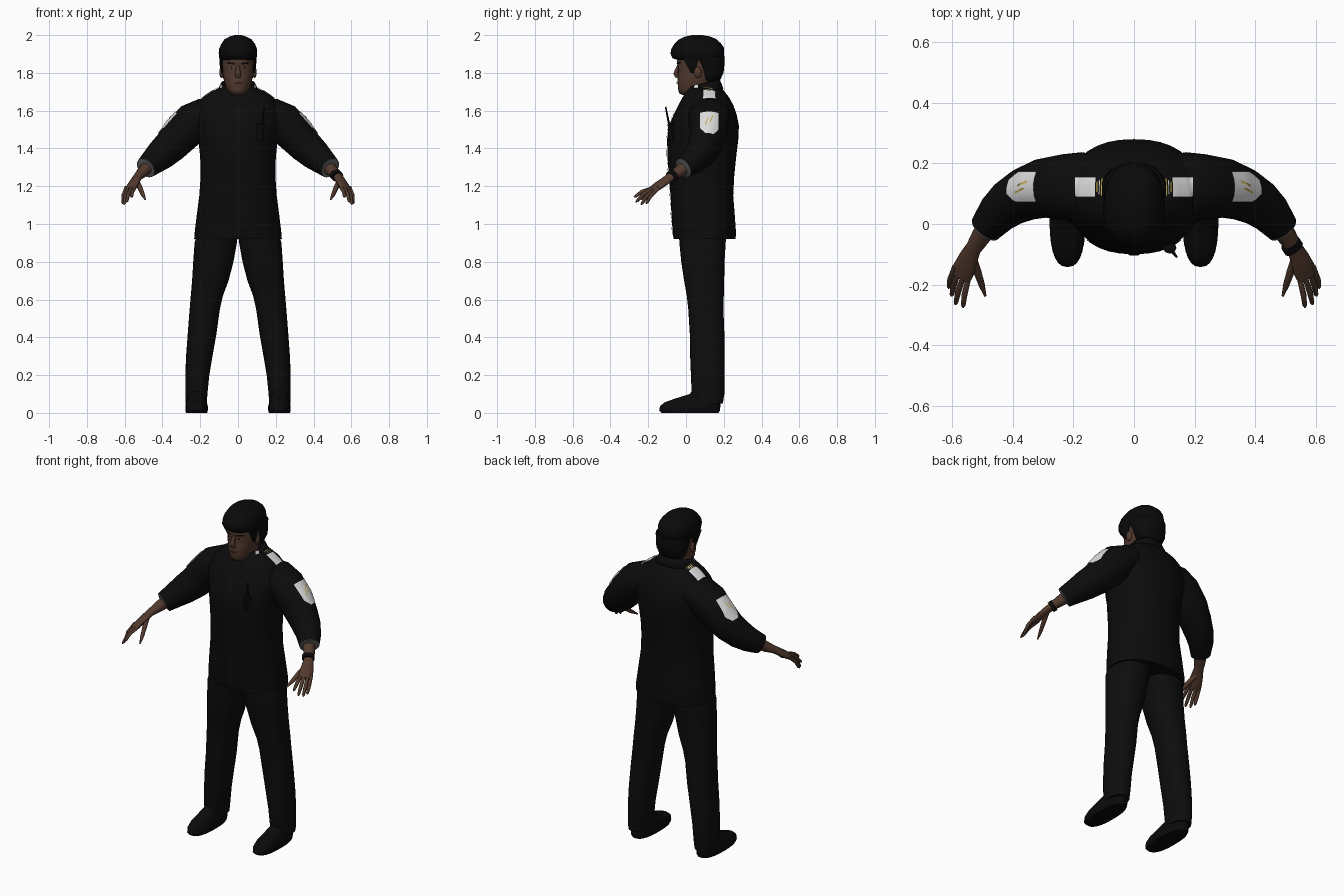
import bpy, bmesh, math, random
from mathutils import Vector as V
from mathutils.bvhtree import BVHTree

random.seed(4)


def material(name, r, g, b):
    m = bpy.data.materials.new(name)
    m.diffuse_color = (r, g, b, 1)
    return m


JACKET = material("jacket_black", .0035, .0035, .0035)
TROUSER = material("trouser_black", .004, .004, .004)
HAIR = material("hair_black", .003, .003, .003)
SKIN = material("skin_brown", .085, .042, .027)
LIPS = material("lip_brown", .05, .02, .015)
WHITE = material("patch_white", .72, .72, .72)
GOLD = material("thread_gold", .55, .42, .08)
GREY = material("lining_grey", .13, .13, .13)
TREES = {}


def finish(name, bm, mat, angle=50):
    if angle:
        bmesh.ops.recalc_face_normals(bm, faces=bm.faces)
    TREES[name] = BVHTree.FromBMesh(bm)
    me = bpy.data.meshes.new(name)
    bm.to_mesh(me)
    bm.free()
    me.materials.append(mat)
    ob = bpy.data.objects.new(name, me)
    bpy.context.collection.objects.link(ob)
    bpy.ops.object.select_all(action='DESELECT')
    ob.select_set(True)
    bpy.context.view_layer.objects.active = ob
    bpy.ops.object.shade_smooth_by_angle(angle=math.radians(angle or 50))
    return ob


def skin_rings(name, rings, mat, caps=True, angle=50):
    """Bridge a list of equally long point rings."""
    bm = bmesh.new()
    vs = [[bm.verts.new(p) for p in r] for r in rings]
    n = len(vs[0])
    for a, b in zip(vs, vs[1:]):
        for i in range(n):
            j = (i + 1) % n
            bm.faces.new((a[i], a[j], b[j], b[i]))
    if caps:
        bm.faces.new(vs[0])
        bm.faces.new(vs[-1])
    return finish(name, bm, mat, angle)


def spow(c, e):
    return math.copysign(abs(c) ** (2 / e), c)


def loft(name, rows, mat, n=28, e=2.3, tilt=0, wobble=0, **kw):
    """Rows of (z, x_min, x_max, y_front, y_back), stacked upwards."""
    rings = []
    for z, x0, x1, y0, y1 in rows:
        ring = []
        for i in range(n):
            a = 2 * math.pi * i / n
            k = 1 + random.uniform(-wobble, wobble)
            dy = (y1 - y0) / 2 * spow(math.sin(a), e) * k
            ring.append(((x0 + x1) / 2 + (x1 - x0) / 2 * spow(math.cos(a), e) * k,
                         (y0 + y1) / 2 + dy, z + tilt * dy))
        rings.append(ring)
    return skin_rings(name, rings, mat, **kw)


def sym(rows):
    return [(z, -w, w, y0, y1) for z, w, y0, y1 in rows]


def tube(name, pts, mat, s=1, side=(0, 1, 0), n=12, **kw):
    """Points of (x, y, z, radius along side, radius across); s mirrors x."""
    P = [V(p[:3]) for p in pts]
    rings = []
    for i, p in enumerate(pts):
        d = (P[min(i + 1, len(P) - 1)] - P[max(i - 1, 0)]).normalized()
        u = V(side)
        u = (u - d * u.dot(d)).normalized()
        w = d.cross(u)
        ring = []
        for k in range(n):
            a = 2 * math.pi * k / n
            q = P[i] + u * math.cos(a) * p[3] + w * math.sin(a) * p[4]
            ring.append((q.x * s, q.y, q.z))
        rings.append(ring)
    return skin_rings(name, rings, mat, **kw)


def decal(name, on, centre, normal, up, w, h, mat, off=.004, shape=lambda t: 1, n=10):
    """Thin plate laid on the surface of the listed parts by ray casting."""
    c, nn = V(centre), V(normal).normalized()
    up = V(up)
    up = (up - nn * up.dot(nn)).normalized()
    right = up.cross(nn)
    bm = bmesh.new()
    grid = []
    for j in range(n + 1):
        row = []
        for i in range(n + 1):
            t = j / n
            p = c + right * (i / n - .5) * w * shape(t) + up * (t - .5) * h
            hits = [TREES[o].ray_cast(p + nn * .15, -nn) for o in on]
            hits = [x for x in hits if x[0] is not None]
            q = min(hits, key=lambda x: x[3])[0] if hits else p
            row.append(bm.verts.new(q + nn * off))
        grid.append(row)
    for a, b in zip(grid, grid[1:]):
        for i in range(n):
            bm.faces.new((a[i], a[i + 1], b[i + 1], b[i]))
    return finish(name, bm, mat, 0)


def ball(name, centre, size, mat):
    bm = bmesh.new()
    bmesh.ops.create_uvsphere(bm, u_segments=14, v_segments=9, radius=1)
    for v in bm.verts:
        v.co = V(centre) + V(a * b for a, b in zip(v.co, size))
    return finish(name, bm, mat)


# jacket body and collar
loft("jacket", sym([(.92, .232, -.065, .262), (.95, .23, -.07, .265), (1.05, .218, -.077, .258),
                    (1.15, .205, -.082, .25), (1.25, .198, -.09, .255), (1.35, .2, -.098, .265),
                    (1.45, .21, -.1, .277), (1.52, .222, -.09, .28), (1.58, .228, -.065, .268),
                    (1.63, .215, -.04, .25), (1.67, .185, -.018, .228), (1.70, .14, .0, .205),
                    (1.72, .1, .01, .19)]), JACKET, n=36)
collar = loft("collar", sym([(1.69, .118, -.005, .198), (1.72, .102, .0, .188), (1.745, .09, .004, .178)]),
              JACKET, tilt=.25, caps=False)
collar.modifiers.new("cloth", 'SOLIDIFY').thickness = .008

# neck, head and hair
loft("neck", sym([(1.64, .07, .02, .15), (1.70, .062, .025, .145), (1.78, .062, .03, .15)]), SKIN)
loft("head", sym([(1.684, .03, -.02, .06), (1.692, .046, -.036, .09), (1.715, .06, -.043, .12),
                  (1.735, .068, -.042, .14), (1.755, .073, -.046, .15), (1.785, .08, -.043, .16),
                  (1.82, .084, -.04, .165), (1.85, .085, -.047, .17), (1.89, .085, -.05, .17),
                  (1.93, .075, -.04, .16), (1.96, .05, -.02, .13)]), SKIN, e=2.2)
loft("hair_top", sym([(1.868, .088, -.035, .19), (1.88, .098, -.072, .198), (1.905, .101, -.083, .202),
                      (1.93, .098, -.078, .2), (1.955, .088, -.062, .185), (1.978, .07, -.038, .16),
                      (1.992, .045, -.01, .125), (2.0, .018, .03, .085)]), HAIR, wobble=.02, tilt=.02)
loft("hair_back", sym([(1.745, .055, .09, .168), (1.77, .078, .078, .185), (1.80, .09, .068, .198),
                       (1.84, .096, .05, .203), (1.89, .1, .02, .203)]), HAIR, wobble=.015)
# nose
tube("nose", [(0, -.038, 1.845, .008, .005), (0, -.048, 1.82, .010, .009),
              (0, -.055, 1.795, .016, .012), (0, -.046, 1.777, .014, .009)], SKIN, side=(1, 0, 0))
decal("mouth", ["head"], (0, -.04, 1.746), (0, -1, 0), (0, 0, 1), .05, .014, LIPS, .005,
      lambda t: 1 - .5 * abs(2 * t - 1))
for s, n in ((1, "left"), (-1, "right")):
    ball(n + "_ear", (s * .088, .062, 1.803), (.011, .02, .03), SKIN)
    loft(n + "_sideburn", [(1.80, s * .084 - .005, s * .084 + .005, .025, .05),
                           (1.88, s * .09 - .008, s * .09 + .008, -.02, .07)], HAIR, n=10)
    decal(n + "_brow", ["head"], (s * .037, -.04, 1.851), (0, -1, 0), (s * -.12, 0, 1), .042, .009, HAIR)
    decal(n + "_eye", ["head"], (s * .035, -.04, 1.828), (0, -1, 0), (0, 0, 1), .03, .011, GREY, .003,
          lambda t: 1 - .6 * abs(2 * t - 1))
    decal(n + "_iris", ["head"], (s * .035, -.04, 1.828), (0, -1, 0), (0, 0, 1), .012, .010, HAIR, .005)

for s, n in ((1, "left"), (-1, "right")):
    # sleeve with grey cuff lining
    tube(n + "_sleeve", [(.10, .125, 1.60, .10, .07), (.17, .125, 1.58, .112, .09),
                         (.235, .122, 1.54, .108, .106), (.30, .118, 1.475, .098, .1),
                         (.36, .098, 1.41, .088, .09), (.41, .07, 1.365, .078, .082),
                         (.45, .035, 1.33, .068, .07), (.488, -.012, 1.297, .054, .058)], JACKET, s, n=24)
    tube(n + "_cuff_lining", [(.480, -.004, 1.304, .052, .055), (.489, -.014, 1.296, .054, .057),
                              (.491, -.017, 1.294, .034, .036)], GREY, s, n=24)
    # forearm, palm, fingers
    flat = (.8, .55, -.2)
    tube(n + "_forearm_and_palm", [(.475, .0, 1.305, .036, .036), (.505, -.04, 1.275, .033, .03),
                                   (.53, -.08, 1.25, .027, .021), (.545, -.11, 1.228, .033, .019),
                                   (.562, -.15, 1.2, .039, .016), (.573, -.177, 1.182, .036, .011)],
         SKIN, s, flat, 14)
    for f, a, b in (("index", (.547, -.185, 1.187), (.565, -.276, 1.142)),
                    ("middle", (.565, -.18, 1.185), (.59, -.266, 1.116)),
                    ("ring", (.582, -.168, 1.18), (.603, -.238, 1.103)),
                    ("little", (.595, -.152, 1.18), (.612, -.212, 1.108))):
        m = V(a).lerp(V(b), .5) + V((.004, -.004, .007))
        tube(f"{n}_{f}_finger", [(*V(a).lerp(V(b), -.2), .009, .009), (*m, .0105, .010),
                                 (*V(a).lerp(V(b), .9), .008, .008), (*b, .003, .003)], SKIN, s, flat, 8)
    tube(n + "_thumb", [(.535, -.105, 1.225, .014, .014), (.518, -.155, 1.19, .014, .013),
                        (.503, -.2, 1.155, .011, .010), (.491, -.238, 1.13, .004, .004)], SKIN, s, flat, 8)

    # trouser leg
    rows = [(.05, .165, .278, .045, .195), (.1, .162, .279, .03, .203), (.2, .152, .279, .026, .205),
            (.3, .135, .275, .022, .205), (.42, .114, .266, .02, .203), (.55, .096, .256, .012, .198),
            (.62, .08, .25, .004, .2), (.7, .05, .243, -.01, .202), (.8, .024, .237, -.025, .204),
            (.9, .006, .23, -.035, .21), (1.0, -.005, .2, -.04, .22)]
    loft(n + "_trouser_leg", [(z, *sorted((s * a, s * b)), c, d) for z, a, b, c, d in rows], TROUSER)
    # shoe
    rows = [(0, .163, .275, -.13, .172), (.012, .160, .279, -.142, .18), (.035, .160, .279, -.138, .182),
            (.055, .165, .275, -.115, .182), (.075, .172, .268, -.06, .18), (.1, .178, .262, .02, .175),
            (.14, .18, .26, .05, .17)]
    loft(n + "_shoe", [(z, *sorted((s * a, s * b)), c, d) for z, a, b, c, d in rows], HAIR, e=2.5)

    # sleeve shield and shoulder strap
    cloth = ["jacket", n + "_sleeve"]
    out = (s * .77, .05, .63)
    decal(n + "_shield", cloth, (s * .352, .122, 1.518), out, (-s * .63, 0, .77), .1, .145, WHITE, .005,
          lambda t: min(1, .45 + 2.2 * t))
    for k, dy in enumerate((-.014, .01)):
        decal(f"{n}_shield_thread_{k}", cloth, (s * (.35 - .01 * k), .122 + dy, 1.52 + .012 * k), out,
              (-s * .63, .3, .77), .006, .05, GOLD, .008)
    strap = cloth + ["collar"]
    tilt = (s * .3, 0, 1)
    decal(n + "_strap", strap, (s * .162, .122, 1.69), tilt, (0, 1, 0), .076, .066, WHITE, .005)
    for k in range(3):
        decal(f"{n}_strap_braid_{k}", strap, (s * (.106 + .009 * k), .122, 1.715), tilt, (0, 1, 0), .005,
              .06 - .012 * k, GOLD if k != 1 else WHITE, .005)
    decal(n + "_collar_trim", ["collar"], (s * .088, .055, 1.728), (s, -.6, .3), (0, 0, 1), .022, .02, WHITE)
    # chest pocket flap
    decal(n + "_pocket_flap", ["jacket"], (s * .105, -.06, 1.5), (0, -1, 0), (0, 0, 1), .1, .045, TROUSER)

# front placket
decal("placket", ["jacket"], (0, -.08, 1.28), (0, -1, 0), (0, 0, 1), .035, .68, TROUSER, .004, n=24)
# watch
tube("watch", [(.516, -.064, 1.262, .035, .031), (.528, -.082, 1.25, .035, .030)], HAIR, 1, (.8, .55, -.2), 16)
# radio with aerial
tube("radio", [(.115, -.07, 1.44, .022, .018), (.118, -.08, 1.53, .022, .018)], HAIR, 1, (1, 0, 0), 8)
tube("radio_aerial", [(.125, -.088, 1.52, .006, .006), (.14, -.108, 1.62, .004, .004)], HAIR, 1, (1, 0, 0), 8)
